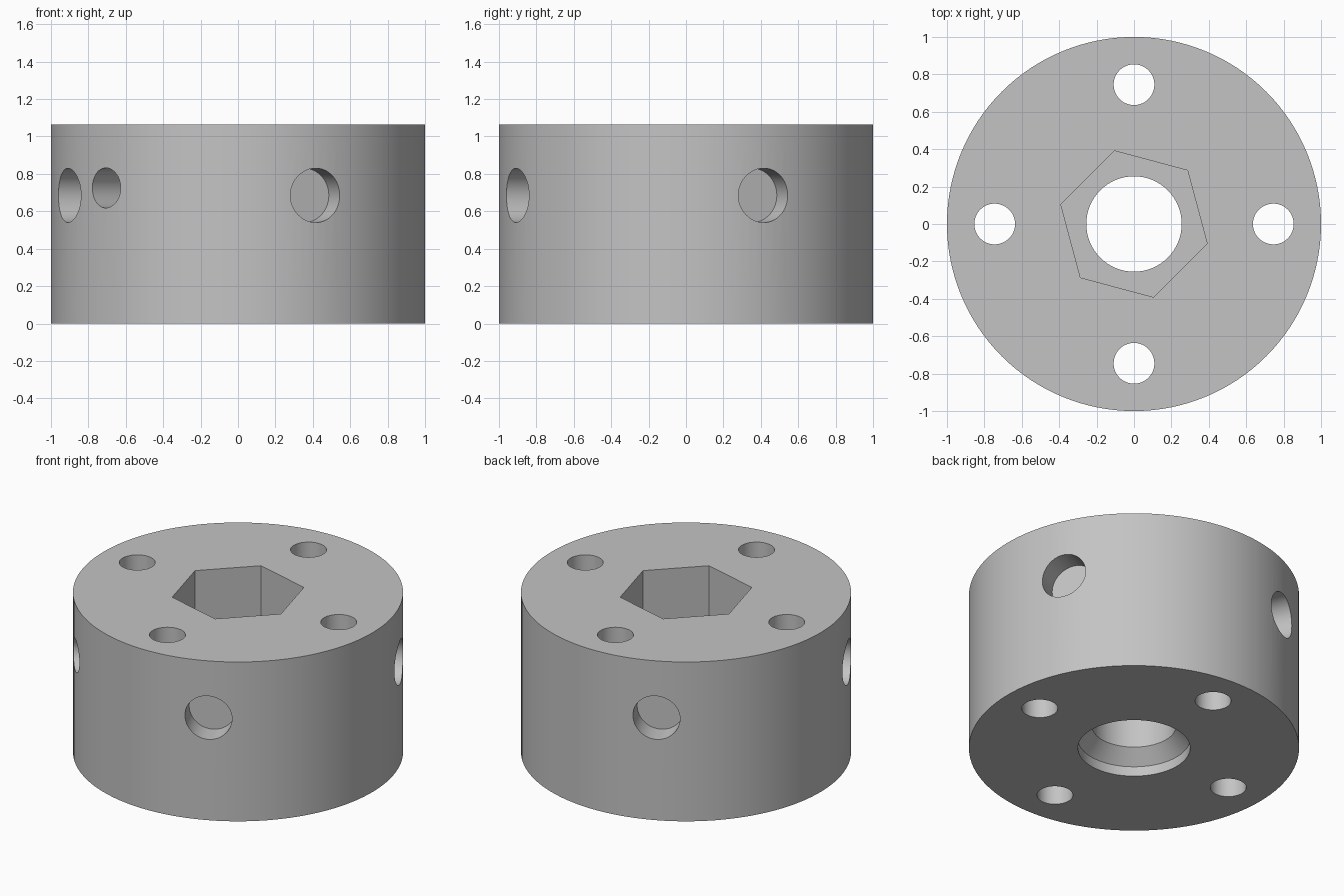
import bpy
import bmesh
from math import radians, cos, sin, pi
from mathutils import Matrix

if "Cube" in bpy.data.objects:
    bpy.data.objects.remove(bpy.data.objects["Cube"], do_unlink=True)

HEIGHT = 1.065
HEX_FLOOR = 0.38

grey = bpy.data.materials.new("plain_grey")
grey.use_nodes = True
colour = (0.55, 0.55, 0.55, 1)
grey.diffuse_color = colour
grey.node_tree.nodes["Principled BSDF"].inputs["Base Color"].default_value = colour


def add_cylinder(name, radius, start, end, sides=64, turn=Matrix()):
    """Cylinder along local z from start to end, then turned."""
    bm = bmesh.new()
    bmesh.ops.create_cone(bm, cap_ends=True, segments=sides, radius1=radius,
                          radius2=radius, depth=end - start,
                          matrix=turn @ Matrix.Translation((0, 0, (start + end) / 2)))
    return finish(name, bm)


def add_lathe(name, profile, sides=64):
    """Closed solid made by turning (radius, height) points around z."""
    bm = bmesh.new()
    rings = [[bm.verts.new((r * cos(2 * pi * i / sides), r * sin(2 * pi * i / sides), z))
              for i in range(sides)] for r, z in profile]
    for low, high in zip(rings, rings[1:]):
        for i in range(sides):
            j = (i + 1) % sides
            bm.faces.new((low[i], low[j], high[j], high[i]))
    bm.faces.new(rings[0][::-1])
    bm.faces.new(rings[-1])
    return finish(name, bm)


def finish(name, bm):
    mesh = bpy.data.meshes.new(name)
    bm.to_mesh(mesh)
    bm.free()
    mesh.materials.append(grey)
    obj = bpy.data.objects.new(name, mesh)
    bpy.context.collection.objects.link(obj)
    return obj


def radial(angle, z):
    """Turn local z outward along a horizontal direction at height z."""
    return (Matrix.Translation((0, 0, z)) @ Matrix.Rotation(radians(angle), 4, "Z")
            @ Matrix.Rotation(radians(90), 4, "Y"))


# Main body
hub = add_cylinder("hub_body", 1, 0, HEIGHT, 128)

# Hexagonal socket in the top, and stepped, chamfered bore from below
corner_turn = Matrix.Rotation(radians(15), 4, "Z")
cutters = [
    add_cylinder("hex_socket", 0.405, HEX_FLOOR, HEIGHT + 0.1, 6, corner_turn),
    add_lathe("stepped_bore", [(0.34, -0.1), (0.34, 0.065), (0.255, 0.154),
                               (0.255, HEX_FLOOR + 0.1)]),
]

# Four upright bolt holes and four shallow side pockets
for k in range(4):
    a = radians(90 * k)
    place = Matrix.Translation((0.745 * cos(a), 0.745 * sin(a), 0))
    cutters.append(add_cylinder("bolt_hole", 0.109, -0.1, HEIGHT + 0.1, 48, place))
    cutters.append(add_cylinder("side_pocket", 0.145, 0.85, 1.2, 48,
                                radial(24.6 + 90 * k, 0.685)))

# One set screw hole running into the socket
cutters.append(add_cylinder("set_screw_hole", 0.107, 0.2, 1.2, 48, radial(225, 0.725)))

for cutter in cutters:
    cut = hub.modifiers.new(cutter.name, "BOOLEAN")
    cut.operation = "DIFFERENCE"
    cut.solver = "EXACT"
    cut.object = cutter

# Apply the cuts, drop the cutters and smooth the round walls
bpy.ops.object.select_all(action="DESELECT")
hub.select_set(True)
bpy.context.view_layer.objects.active = hub
for cut in list(hub.modifiers):
    bpy.ops.object.modifier_apply(modifier=cut.name)
for cutter in cutters:
    bpy.data.objects.remove(cutter, do_unlink=True)
bpy.ops.object.shade_smooth_by_angle(angle=radians(30))
